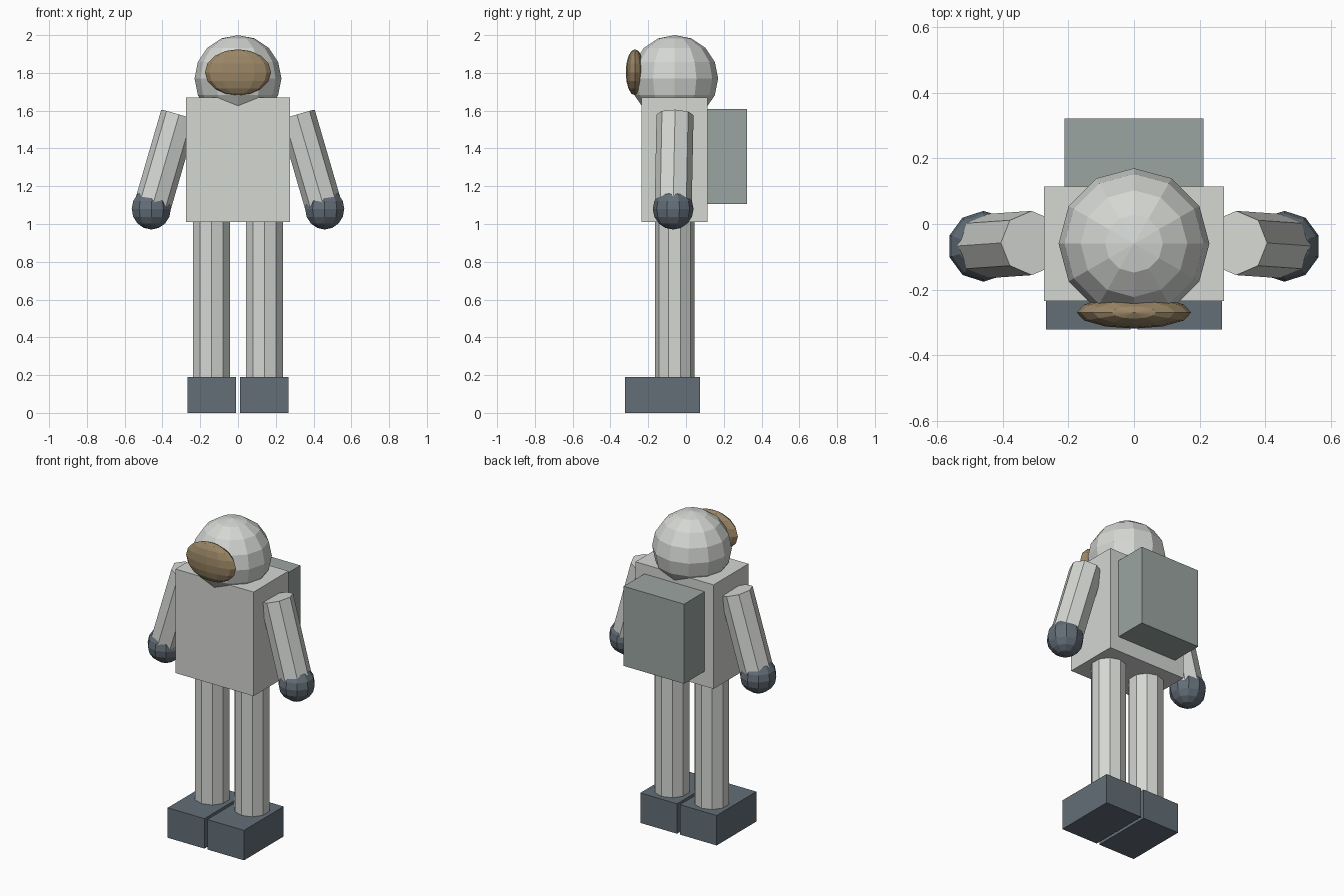
import bpy
from mathutils import Vector

default = bpy.data.objects.get("Cube")
if default:
    bpy.data.objects.remove(default, do_unlink=True)


def make_material(name, rgb):
    mat = bpy.data.materials.new(name)
    mat.use_nodes = True
    color = (*rgb, 1)
    mat.diffuse_color = color
    mat.node_tree.nodes["Principled BSDF"].inputs["Base Color"].default_value = color
    return mat


suit = make_material("suit_white", (0.66, 0.68, 0.65))
pack_grey = make_material("pack_grey", (0.33, 0.375, 0.36))
dark = make_material("slate_blue", (0.125, 0.155, 0.185))
gold = make_material("visor_bronze", (0.32, 0.235, 0.13))


def finish(name, mat):
    obj = bpy.context.object
    obj.name = name
    obj.data.materials.append(mat)
    return obj


def box(name, low, high, mat):
    low, high = Vector(low), Vector(high)
    bpy.ops.mesh.primitive_cube_add(size=1, location=(low + high) / 2)
    bpy.context.object.scale = high - low
    return finish(name, mat)


def ball(name, center, radii, mat, segments=12, rings=8):
    bpy.ops.mesh.primitive_uv_sphere_add(
        segments=segments, ring_count=rings, radius=1, location=center)
    bpy.context.object.scale = radii
    return finish(name, mat)


def tube(name, start, end, radius, sides, mat):
    start, end = Vector(start), Vector(end)
    axis = start - end
    bpy.ops.mesh.primitive_cylinder_add(
        vertices=sides, radius=radius, depth=axis.length, location=(start + end) / 2)
    turn = Vector((0, 0, 1)).rotation_difference(axis)
    bpy.context.object.rotation_euler = turn.to_euler()
    return finish(name, mat)


# Body, backpack and helmet
box("torso", (-0.274, -0.235, 1.01), (0.274, 0.115, 1.67), suit)
box("backpack", (-0.212, 0.11, 1.105), (0.212, 0.322, 1.61), pack_grey)
ball("helmet", (0, -0.06, 1.77), (0.23, 0.23, 0.23), suit)
ball("visor", (0, -0.27, 1.803), (0.175, 0.049, 0.122), gold)

# Limbs on both sides
for side, s in (("left", 1), ("right", -1)):
    tube(side + "_leg", (s * 0.14, -0.06, 1.02), (s * 0.14, -0.06, 0.18), 0.104, 10, suit)
    inner, outer = sorted((s * 0.01, s * 0.268))
    box(side + "_boot", (inner, -0.322, 0), (outer, 0.075, 0.19), dark)
    tube(side + "_arm", (s * 0.312, -0.058, 1.578), (s * 0.457, -0.068, 1.08), 0.098, 8, suit)
    ball(side + "_glove", (s * 0.459, -0.068, 1.08), (0.109, 0.108, 0.109), dark, 10, 8)
